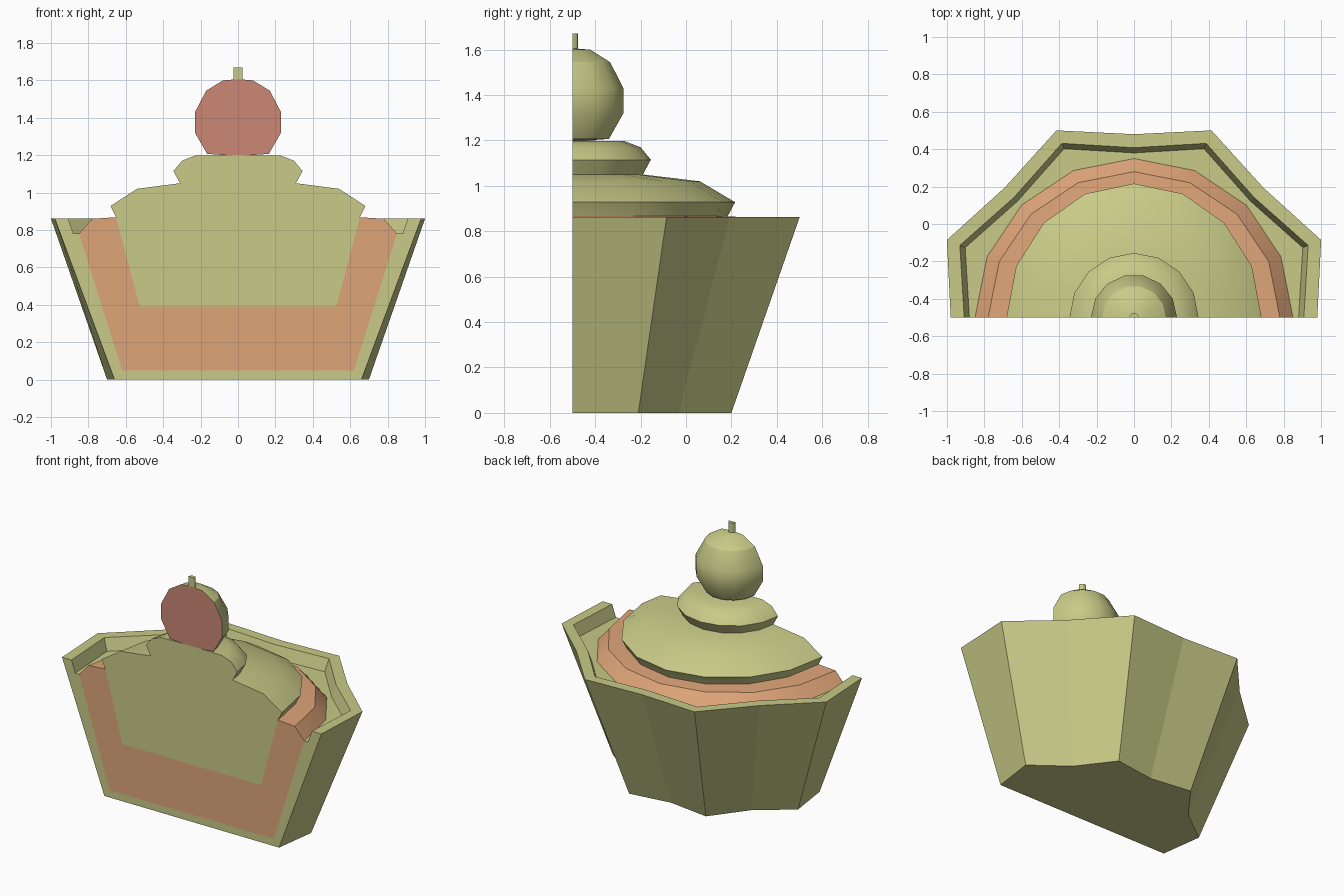
import bpy, bmesh, math

if "Cube" in bpy.data.objects:
    bpy.data.objects.remove(bpy.data.objects["Cube"])


def material(name, rgb):
    lin = [(c / 255 / 12.92) if c / 255 <= 0.04045 else ((c / 255 + 0.055) / 1.055) ** 2.4 for c in rgb]
    m = bpy.data.materials.new(name)
    m.diffuse_color = (*lin, 1)
    m.use_nodes = True
    m.node_tree.nodes["Principled BSDF"].inputs["Base Color"].default_value = m.diffuse_color
    return m


green = material("pale green", (200, 202, 135))
orange = material("sponge orange", (223, 165, 121))
red = material("cherry flesh red", (204, 135, 117))

CUT_Y = -0.5  # plane through the axis where the cake is sliced in half


def half_lathe(name, profile, segs, mats, cap_index=0, smooth=True):
    """Spin a profile half a turn and close it with a flat cut face.
    profile rows: (radius, z, corner factor at odd steps, y stretch)."""
    bm = bmesh.new()
    columns = [[] for _ in range(segs + 1)]
    for row in profile:
        r, z, wave, stretch = (tuple(row) + (1, 1)[len(row) - 2:])[:4]
        axis = bm.verts.new((0, CUT_Y, z)) if r == 0 else None
        for i, col in enumerate(columns):
            a = math.pi * i / segs
            q = r * (wave if i % 2 else 1)
            col.append(axis or bm.verts.new((q * math.cos(a), CUT_Y + q * math.sin(a) * stretch, z)))
    for c0, c1 in zip(columns, columns[1:]):
        for k in range(len(profile) - 1):
            quad = list(dict.fromkeys((c0[k], c1[k], c1[k + 1], c0[k + 1])))
            if len(quad) > 2:
                bm.faces.new(quad)
    cap = bm.faces.new(columns[0] + columns[-1][-2:0:-1])
    cap.material_index = cap_index
    bmesh.ops.recalc_face_normals(bm, faces=bm.faces)
    bmesh.ops.triangulate(bm, faces=[cap])
    me = bpy.data.meshes.new(name)
    bm.to_mesh(me)
    bm.free()
    for m in mats:
        me.materials.append(m)
    ob = bpy.data.objects.new(name, me)
    bpy.context.collection.objects.link(ob)
    if smooth:
        bpy.ops.object.select_all(action='DESELECT')
        ob.select_set(True)
        bpy.context.view_layer.objects.active = ob
        bpy.ops.object.shade_smooth_by_angle(angle=math.radians(30))
    return ob


# pleated paper cup with a rim and inner ledge
half_lathe("paper_cup", [
    (0, 0, 1, 1), (0.66, 0, 1.148, 1), (0.98, 0.862, 1.105, 1), (0.908, 0.862, 1.11, 1),
    (0.88, 0.78, 1.11, 1), (0.85, 0.78, 1, 1), (0.62, 0.05, 1, 1), (0, 0.05, 1, 1)],
    8, [green], smooth=False)

# sponge shell around the filling
half_lathe("sponge", [
    (0, 0.05, 1, 1), (0.62, 0.05, 1, 1), (0.85, 0.78, 1, 1), (0.78, 0.86, 1, 1),
    (0.652, 0.868, 1, 1), (0.525, 0.39, 1, 1), (0, 0.39, 1, 1)], 8, [orange])

# filling and two-tier frosting in one piece
half_lathe("frosting", [
    (0, 0.39, 1, 1), (0.525, 0.39, 1, 1), (0.652, 0.868, 1, 1.05), (0.682, 0.928, 1, 1.05),
    (0.54, 1.02, 1, 1.04), (0.31, 1.05, 1, 1), (0.345, 1.115, 1, 1), (0.30, 1.17, 1, 1),
    (0.23, 1.197, 1, 1), (0, 1.2, 1, 1)], 8, [green])

# cherry with a differently coloured cut face
half_lathe("cherry", [
    (0, 1.195, 1, 1), (0.165, 1.207, 1, 1), (0.23, 1.32, 1, 1), (0.23, 1.43, 1, 1),
    (0.17, 1.545, 1, 1), (0.08, 1.6, 1, 1), (0, 1.606, 1, 1)], 7, [green, red], cap_index=1)

# cherry stem
half_lathe("cherry_stem", [
    (0, 1.59, 1, 1), (0.025, 1.59, 1, 1), (0.025, 1.67, 1, 1), (0, 1.67, 1, 1)], 6, [green])
